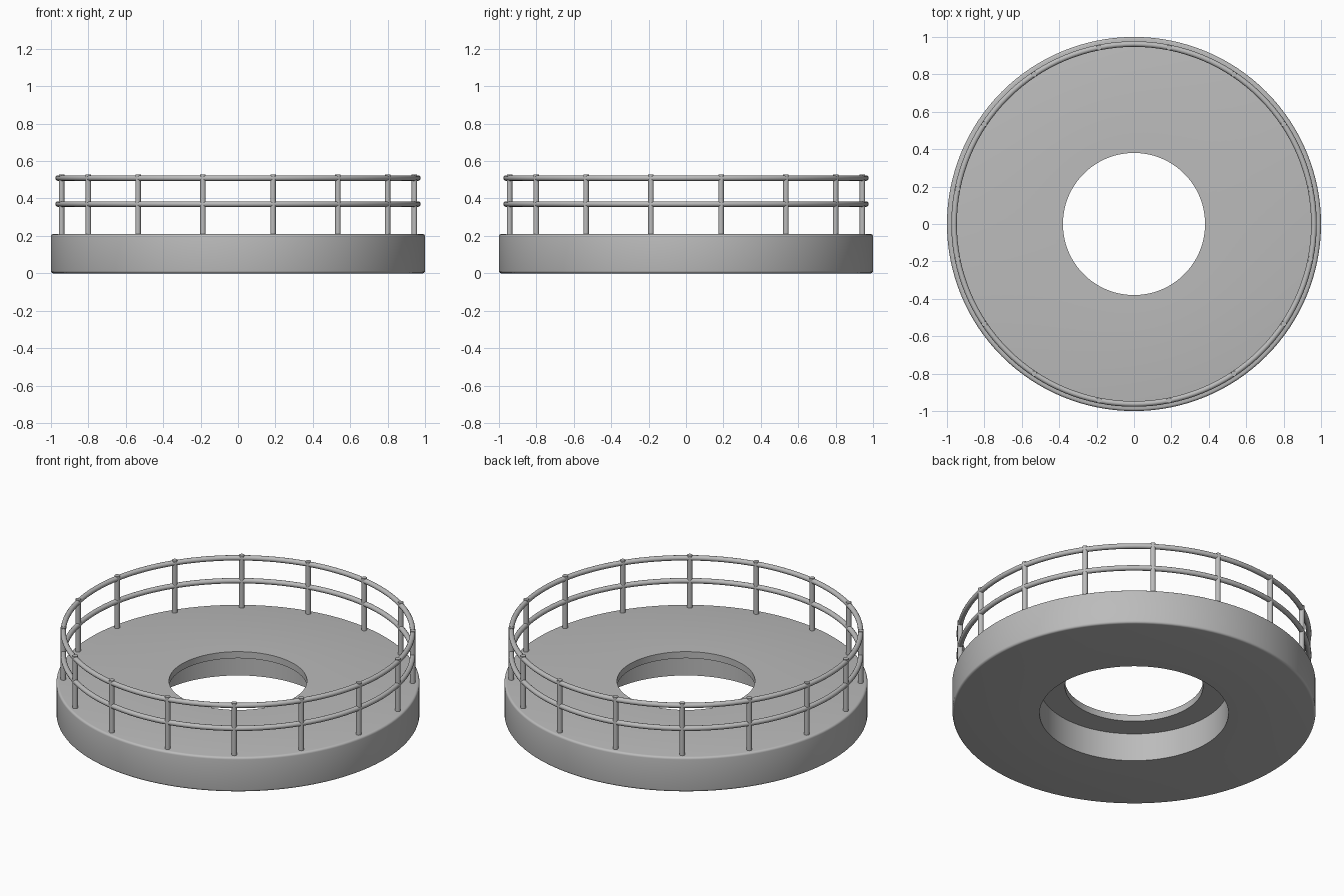
import bpy, bmesh, math
from mathutils import Matrix, Vector

cube = bpy.data.objects.get("Cube")
if cube:
    bpy.data.objects.remove(cube, do_unlink=True)

grey = bpy.data.materials.new("plain grey")
grey.use_nodes = True
colour = (0.5, 0.5, 0.5, 1)
grey.diffuse_color = colour
grey.node_tree.nodes["Principled BSDF"].inputs["Base Color"].default_value = colour

POSTS = 16
RAIL_R = 0.962
TUBE = 0.015


def finish(bm, name):
    bmesh.ops.recalc_face_normals(bm, faces=bm.faces)
    mesh = bpy.data.meshes.new(name)
    bm.to_mesh(mesh)
    bm.free()
    mesh.materials.append(grey)
    obj = bpy.data.objects.new(name, mesh)
    bpy.context.collection.objects.link(obj)
    bpy.ops.object.select_all(action='DESELECT')
    obj.select_set(True)
    bpy.context.view_layer.objects.active = obj
    bpy.ops.object.shade_smooth_by_angle(angle=math.radians(35))
    return obj


def revolve(name, profile, steps=128):
    """Spin a closed (radius, height) profile about the z axis."""
    bm = bmesh.new()
    verts = [bm.verts.new((r, 0, z)) for r, z in profile]
    edges = [bm.edges.new((v, verts[i - 1])) for i, v in enumerate(verts)]
    bmesh.ops.spin(bm, geom=verts + edges, cent=(0, 0, 0), axis=(0, 0, 1),
                   angle=math.tau, steps=steps, use_merge=True)
    bmesh.ops.remove_doubles(bm, verts=bm.verts, dist=1e-5)
    return finish(bm, name)


def rounded(r, z, radius, start):
    """Quarter-circle corner points, beginning at angle start."""
    return [(r + radius * math.cos(a), z + radius * math.sin(a))
            for a in (start + math.pi / 8 * i for i in range(5))]


# Platform: rounded outer rim, stepped centre hole
edge = 0.013
revolve("platform",
        rounded(1 - edge, edge, edge, -math.pi / 2)
        + rounded(1 - edge, 0.21 - edge, edge, 0)
        + [(0.38, 0.21), (0.38, 0.17), (0.52, 0.17), (0.52, 0)])

# Round handrails
for name, height in (("top_rail", 0.509), ("middle_rail", 0.37)):
    revolve(name, [(RAIL_R + TUBE * math.cos(a), height + TUBE * math.sin(a))
                   for a in (math.tau * i / 12 for i in range(12))])

# Upright posts evenly spaced round the rim
bm = bmesh.new()
bottom, top = 0.2, 0.527
for i in range(POSTS):
    turn = math.tau * (i + 0.5) / POSTS
    place = Matrix.Rotation(turn, 4, 'Z') @ Matrix.Translation(
        Vector((RAIL_R, 0, (bottom + top) / 2)))
    bmesh.ops.create_cone(bm, cap_ends=True, segments=16, radius1=TUBE,
                          radius2=TUBE, depth=top - bottom, matrix=place)
finish(bm, "railing_posts")
